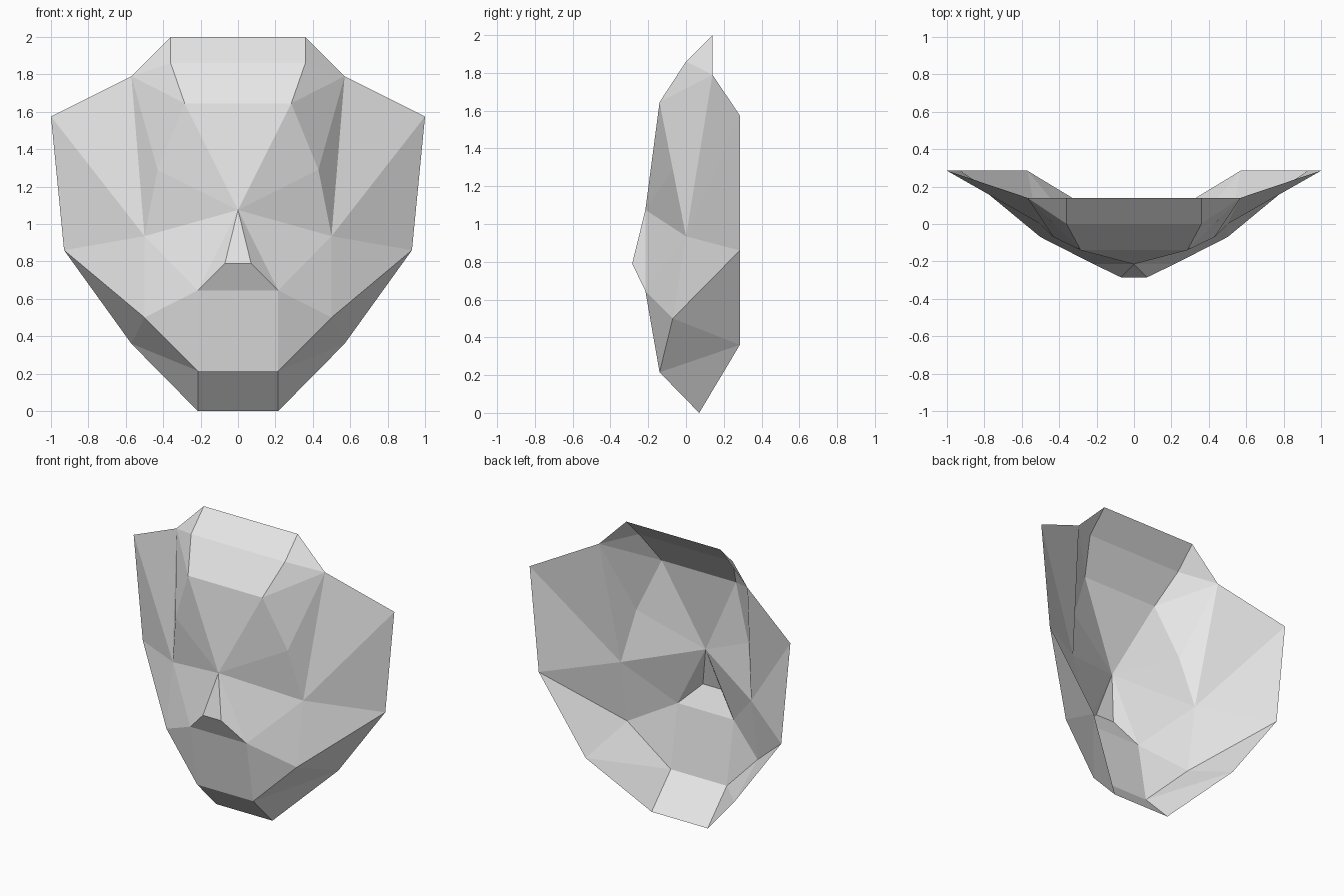
import bpy
import bmesh

cube = bpy.data.objects.get("Cube")
if cube:
    bpy.data.objects.remove(cube, do_unlink=True)

# Landmarks of the left half of the mask
points = {
    "crown": (0.36, 0.14, 2.0),
    "hairline": (0.36, 0.0, 1.86),
    "brow": (0.285, -0.14, 1.645),
    "temple": (0.57, 0.14, 1.79),
    "ear_top": (1.0, 0.285, 1.575),
    "ear_base": (0.93, 0.285, 0.86),
    "jaw_corner": (0.57, 0.285, 0.36),
    "chin_base": (0.215, 0.07, 0.0),
    "chin_front": (0.215, -0.14, 0.215),
    "cheek": (0.5, -0.07, 0.5),
    "cheekbone": (0.5, 0.0, 0.935),
    "eye": (0.43, -0.07, 1.29),
    "nose_bridge": (0.0, -0.215, 1.075),
    "nose_tip": (0.07, -0.285, 0.79),
    "lip": (0.215, -0.215, 0.645),
}

# Faces of one side, mirrored to the other
side_faces = [
    # forehead and eye
    "crown hairline temple",
    "hairline brow temple",
    "brow eye temple",
    "temple eye cheekbone",
    "brow nose_bridge eye",
    "eye nose_bridge cheekbone",
    # side of the head
    "temple cheekbone ear_top",
    "ear_top cheekbone ear_base",
    "ear_base cheekbone cheek",
    # nose and cheek
    "nose_bridge nose_tip lip",
    "nose_bridge lip cheekbone",
    "cheekbone lip cheek",
    "lip chin_front cheek",
    # jaw
    "ear_base cheek jaw_corner",
    "cheek chin_front jaw_corner",
    "chin_front chin_base jaw_corner",
]

# Strips across the middle, each from an upper to a lower landmark pair
centre_strips = [
    ("crown", "hairline"),
    ("hairline", "brow"),
    ("brow", "nose_bridge"),
    ("nose_bridge", "nose_tip"),
    ("nose_tip", "lip"),
    ("lip", "chin_front"),
    ("chin_front", "chin_base"),
]

bm = bmesh.new()
left = {name: bm.verts.new(co) for name, co in points.items()}
right = {
    name: left[name] if x == 0 else bm.verts.new((-x, y, z))
    for name, (x, y, z) in points.items()
}

for face in side_faces:
    for side in (left, right):
        bm.faces.new([side[name] for name in face.split()])

for upper, lower in centre_strips:
    loop = [left[upper], right[upper], right[lower], left[lower]]
    bm.faces.new(list(dict.fromkeys(loop)))

# Turn every facet outward, towards the front
bm.normal_update()
for face in bm.faces:
    if face.normal.y > 0:
        face.normal_flip()

mesh = bpy.data.meshes.new("face_mask")
bm.to_mesh(mesh)
bm.free()

# Plain grey surface
grey = bpy.data.materials.new("light_grey")
grey.use_nodes = True
colour = (0.8, 0.8, 0.8, 1.0)
grey.diffuse_color = colour
grey.node_tree.nodes["Principled BSDF"].inputs["Base Color"].default_value = colour
mesh.materials.append(grey)

mask = bpy.data.objects.new("face_mask", mesh)
bpy.context.collection.objects.link(mask)
